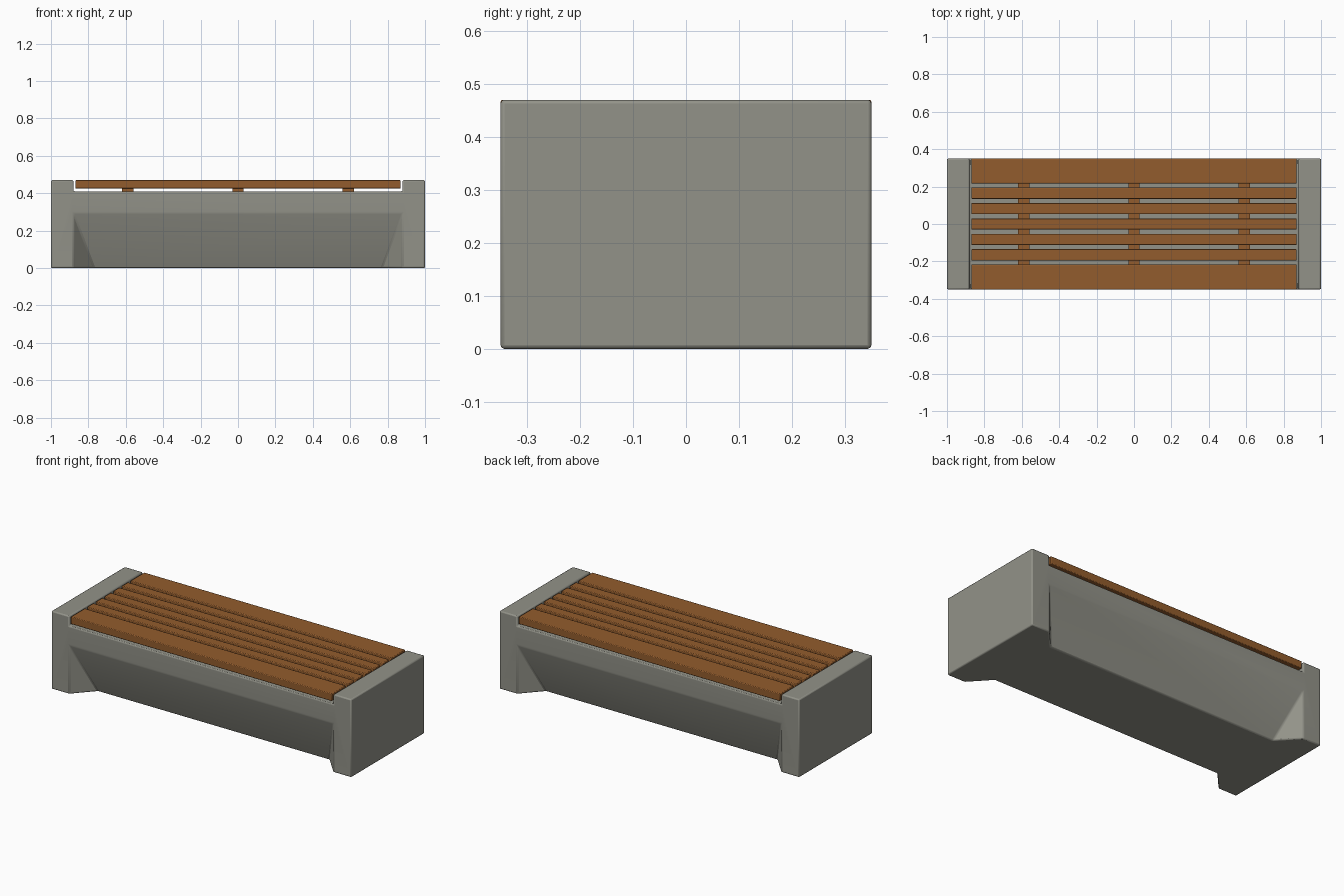
import bpy, bmesh

if "Cube" in bpy.data.objects:
    bpy.data.objects.remove(bpy.data.objects["Cube"])


def material(name, rgb):
    m = bpy.data.materials.new(name)
    m.diffuse_color = (*rgb, 1)
    m.use_nodes = True
    m.node_tree.nodes["Principled BSDF"].inputs["Base Color"].default_value = m.diffuse_color
    return m


CONCRETE = material("concrete grey", (0.29, 0.29, 0.25))
WOOD = material("warm wood", (0.29, 0.107, 0.026))


def finish(name, bm, mat, bevel):
    bmesh.ops.recalc_face_normals(bm, faces=bm.faces)
    me = bpy.data.meshes.new(name)
    bm.to_mesh(me)
    bm.free()
    me.materials.append(mat)
    ob = bpy.data.objects.new(name, me)
    bpy.context.collection.objects.link(ob)
    if bevel:
        mod = ob.modifiers.new("soft edges", 'BEVEL')
        mod.width, mod.segments = bevel, 2
        mod.limit_method, mod.angle_limit = 'ANGLE', 0.35
    bpy.context.view_layer.objects.active = ob
    ob.select_set(True)
    bpy.ops.object.shade_smooth_by_angle(angle=0.6)
    ob.select_set(False)
    return ob


def box(name, x0, x1, y0, y1, z0, z1, mat, bevel):
    bm = bmesh.new()
    bmesh.ops.create_cube(bm, size=1)
    for v in bm.verts:
        v.co.x = x1 if v.co.x > 0 else x0
        v.co.y = y1 if v.co.y > 0 else y0
        v.co.z = z1 if v.co.z > 0 else z0
    return finish(name, bm, mat, bevel)


# Concrete base: outline with a seat recess on top and sloping undercuts front and back
half = [(0.88, 0.295), (0.88, 0), (1, 0), (1, 0.47), (0.88, 0.47), (0.88, 0.41)]
outline = half + [(-x, z) for x, z in reversed(half)]
D, IN_X, IN_Y = 0.35, 0.77, 0.23
bm = bmesh.new()
sides, inner = [], []
for s in (-1, 1):
    ring = [bm.verts.new((x, s * D, z)) for x, z in outline]
    a, b = [bm.verts.new((x, s * IN_Y, 0)) for x in (IN_X, -IN_X)]
    bm.faces.new(ring)
    bm.faces.new((ring[0], ring[11], b, a))      # sloping wall
    bm.faces.new((ring[0], ring[1], a))          # flared cheeks
    bm.faces.new((ring[11], ring[10], b))
    sides.append(ring)
    inner.append((a, b))
f, k = sides
for i in range(2, 9):                            # ends, rims and recess
    bm.faces.new((f[i], f[i + 1], k[i + 1], k[i]))
(fa, fb), (ka, kb) = inner
bm.faces.new((f[2], f[1], fa, fb, f[10], f[9], k[9], k[10], kb, ka, k[1], k[2]))
finish("concrete_base", bm, CONCRETE, 0.007)

# Wooden seat: wide outer boards and five narrow slats
for s, side in ((-1, "front"), (1, "back")):
    y0, y1 = sorted((s * 0.217, s * 0.35))
    box(side + "_board", -0.87, 0.87, y0, y1, 0.425, 0.47, WOOD, 0.004)
for i in range(5):
    y = (i - 2) * 0.0825
    box(f"slat_{i + 1}", -0.87, 0.87, y - 0.03, y + 0.03, 0.425, 0.47, WOOD, 0.004)

# Battens under the slats
for i, x in enumerate((-0.59, 0, 0.59)):
    box(f"batten_{i + 1}", x - 0.03, x + 0.03, -0.32, 0.32, 0.41, 0.425, WOOD, 0)
